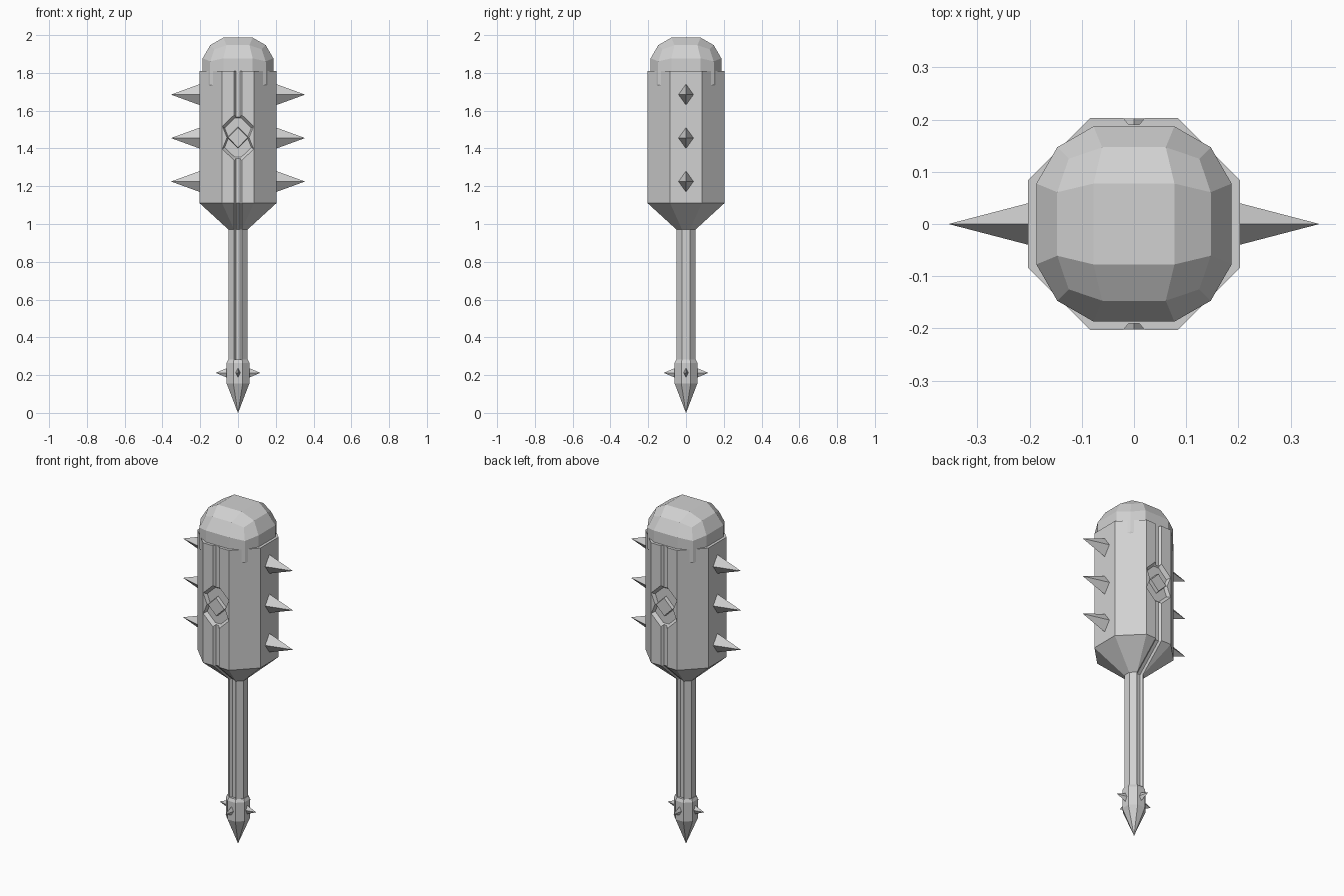
import bpy, bmesh, math
from mathutils import Vector, Matrix

old = bpy.data.objects.get("Cube")
if old:
    bpy.data.objects.remove(old)

steel = bpy.data.materials.new("steel_grey")
steel.use_nodes = True
colour = (0.64, 0.64, 0.64, 1)
steel.diffuse_color = colour
steel.node_tree.nodes["Principled BSDF"].inputs["Base Color"].default_value = colour


def add_object(name, bm):
    bmesh.ops.recalc_face_normals(bm, faces=bm.faces)
    mesh = bpy.data.meshes.new(name)
    bm.to_mesh(mesh)
    bm.free()
    mesh.materials.append(steel)
    obj = bpy.data.objects.new(name, mesh)
    bpy.context.collection.objects.link(obj)
    return obj


def loft(name, rings):
    """Closed solid through rings of equal point count."""
    bm = bmesh.new()
    loops = [[bm.verts.new(p) for p in ring] for ring in rings]
    for a, b in zip(loops, loops[1:]):
        for i in range(len(a)):
            j = (i + 1) % len(a)
            bm.faces.new((a[i], a[j], b[j], b[i]))
    bm.faces.new(loops[0])
    bm.faces.new(loops[-1])
    bmesh.ops.remove_doubles(bm, verts=bm.verts, dist=1e-5)
    return add_object(name, bm)


def octagon(apothem, z):
    r = apothem / math.cos(math.pi / 8)
    angles = [math.pi / 8 + i * math.pi / 4 for i in range(8)]
    return [(r * math.cos(a), r * math.sin(a), z) for a in angles]


def boolean(target, tool, operation):
    mod = target.modifiers.new(operation.lower(), "BOOLEAN")
    mod.operation = operation
    mod.solver = "EXACT"
    mod.object = tool
    bpy.context.view_layer.objects.active = target
    bpy.ops.object.modifier_apply(modifier=mod.name)
    bpy.data.objects.remove(tool)


def spike(name, turn, z, inner, tip, half_w, half_h):
    """Four-sided spike pointing out at the given turn about z."""
    bm = bmesh.new()
    base = [bm.verts.new((inner, y, h)) for y, h in
            ((half_w, 0), (0, half_h), (-half_w, 0), (0, -half_h))]
    point = bm.verts.new((tip, 0, 0))
    for i in range(4):
        bm.faces.new((base[i], base[(i + 1) % 4], point))
    bm.faces.new(base)
    bm.transform(Matrix.Translation((0, 0, z)) @ Matrix.Rotation(turn, 4, "Z"))
    return add_object(name, bm)


# Handle, flare and eight-sided head
mace = loft("handle_and_head", [octagon(a, z) for a, z in (
    (0.05, 0.25), (0.05, 0.97), (0.203, 1.11), (0.203, 1.81))])

# Rounded cap: a cube cut into three strips each way, blown into a sphere
bm = bmesh.new()
bmesh.ops.create_cube(bm, size=2)
for axis in (Vector((1, 0, 0)), Vector((0, 1, 0)), Vector((0, 0, 1))):
    for side in (-1, 1):
        bmesh.ops.bisect_plane(bm, geom=bm.verts[:] + bm.edges[:] + bm.faces[:],
                               plane_co=axis * side * math.tan(math.pi / 8),
                               plane_no=axis)
for v in bm.verts:
    v.co = v.co.normalized() * 0.2165 + Vector((0, 0, 1.8))
cap = add_object("domed_cap", bm)
boolean(mace, cap, "UNION")

# Groove and emblem recess on front and back
half_outline = [(0.02, 0.12), (0.082, 0.06), (0.058, 0), (0.082, -0.06), (0.02, -0.12)]
outline = half_outline + [(-x, z) for x, z in reversed(half_outline)]
emblem_z = 1.457
for side, label in ((-1, "front"), (1, "back")):
    rows = []
    for y, z, k in ((0.05, 0.27, 1), (0.05, 0.97, 1), (0.203, 1.11, 1),
                    (0.203, 1.81, 1), (0.203, 1.88, 0.03)):
        rows.append([(x * k, side * (y + d), z) for x, d in
                     ((-0.03, 0.012), (0.03, 0.012), (0.01, -0.013), (-0.01, -0.013))])
    groove = loft("groove_cutter", rows)
    groove.hide_render = True
    boolean(mace, groove, "DIFFERENCE")

    recess = loft("recess_cutter", [
        [(x * s, side * y, emblem_z + z * s) for x, z in outline]
        for s, y in ((1.08, 0.213), (0.86, 0.183))])
    recess.hide_render = True
    boolean(mace, recess, "DIFFERENCE")

    # Raised diamond in the middle of the emblem
    loft(label + "_emblem_diamond", [
        [(x * s, side * y, emblem_z + z * s) for x, z in ((1, 0), (0, 1), (-1, 0), (0, -1))]
        for s, y in ((0.058, 0.18), (0.052, 0.202))])

# Collar and pointed pommel
loft("pommel", [octagon(a, z) for a, z in (
    (0.0005, 0), (0.06, 0.155), (0.06, 0.265), (0.052, 0.282))])

# Large spikes on both sides of the head
for turn, label in ((0, "left"), (math.pi, "right")):
    for i in range(3):
        spike(f"{label}_head_spike_{i + 1}", turn, 1.225 + 0.23 * i,
              0.19, 0.355, 0.043, 0.06)

# Small spikes around the pommel
for i in range(4):
    spike(f"pommel_spike_{i + 1}", i * math.pi / 2, 0.212, 0.055, 0.118, 0.014, 0.027)
